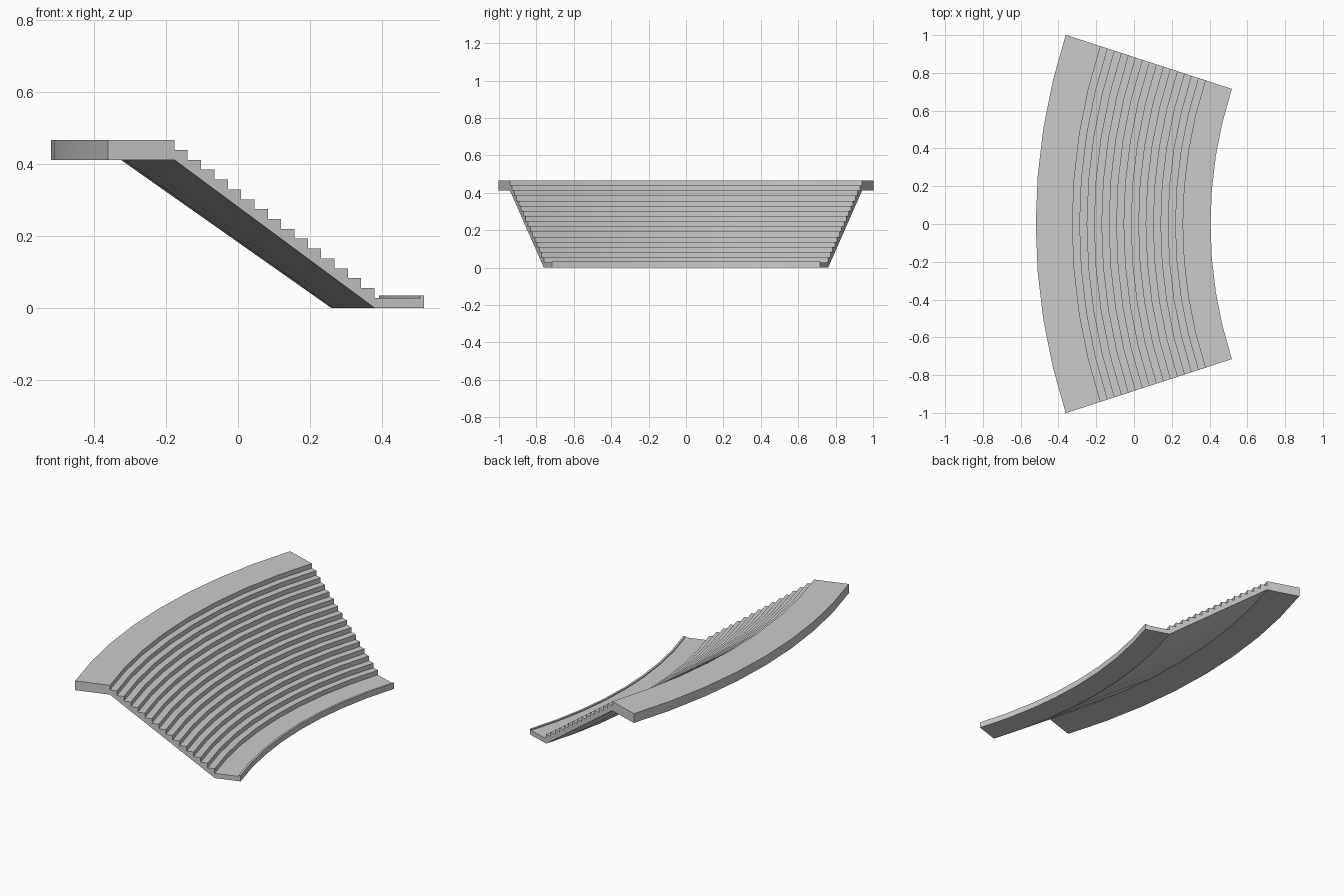
import bpy, bmesh, math

if "Cube" in bpy.data.objects:
    bpy.data.objects.remove(bpy.data.objects["Cube"])

CX = 2.72                      # x of the arc centre
HALF = math.radians(18)        # half of the swept angle
SEGS = 8
COS = math.cos(HALF)
R_OUT, R_IN = 3.24, 2.315      # outer and inner radius
R_TOP = (CX + 0.177) / COS     # first (highest) riser
R_LOW = (CX - 0.38) / COS      # last (lowest) riser
TOP, LOW, LIP = 0.467, 0.028, 0.034
RISERS = 16
rise = (TOP - LOW) / RISERS
tread = (R_TOP - R_LOW) / (RISERS - 1)

# Cross-section (radius, height): upper landing, steps, lower landing with lip, sloped soffit
profile = [(R_OUT, TOP - 2 * rise), (R_OUT, TOP)]
for i in range(RISERS):
    r = R_TOP - i * tread
    profile += [(r, TOP - i * rise), (r, TOP - (i + 1) * rise)]
profile += [(R_IN + 0.012, LOW), (R_IN + 0.012, LIP), (R_IN, LIP), (R_IN, 0),
            (R_LOW, 0), (R_TOP, TOP - 2 * rise)]


def sweep(name, section):
    """Sweep a closed section along the arc and cap both ends."""
    bm = bmesh.new()
    rings = []
    for k in range(SEGS + 1):
        a = -HALF + 2 * HALF * k / SEGS
        rings.append([bm.verts.new((CX - r * math.cos(a), r * math.sin(a), z))
                      for r, z in section])
    n = len(section)
    for a, b in zip(rings, rings[1:]):
        for j in range(n):
            bm.faces.new((a[j], a[(j + 1) % n], b[(j + 1) % n], b[j]))
    bm.faces.new(rings[0])
    bm.faces.new(rings[-1][::-1])
    bmesh.ops.recalc_face_normals(bm, faces=bm.faces)
    mesh = bpy.data.meshes.new(name)
    bm.to_mesh(mesh)
    bm.free()
    obj = bpy.data.objects.new(name, mesh)
    bpy.context.collection.objects.link(obj)
    return obj


# Curved staircase with both landings
stairs = sweep("curved_staircase", profile)
bpy.context.view_layer.objects.active = stairs
stairs.select_set(True)
bpy.ops.object.shade_smooth_by_angle(angle=math.radians(30))
